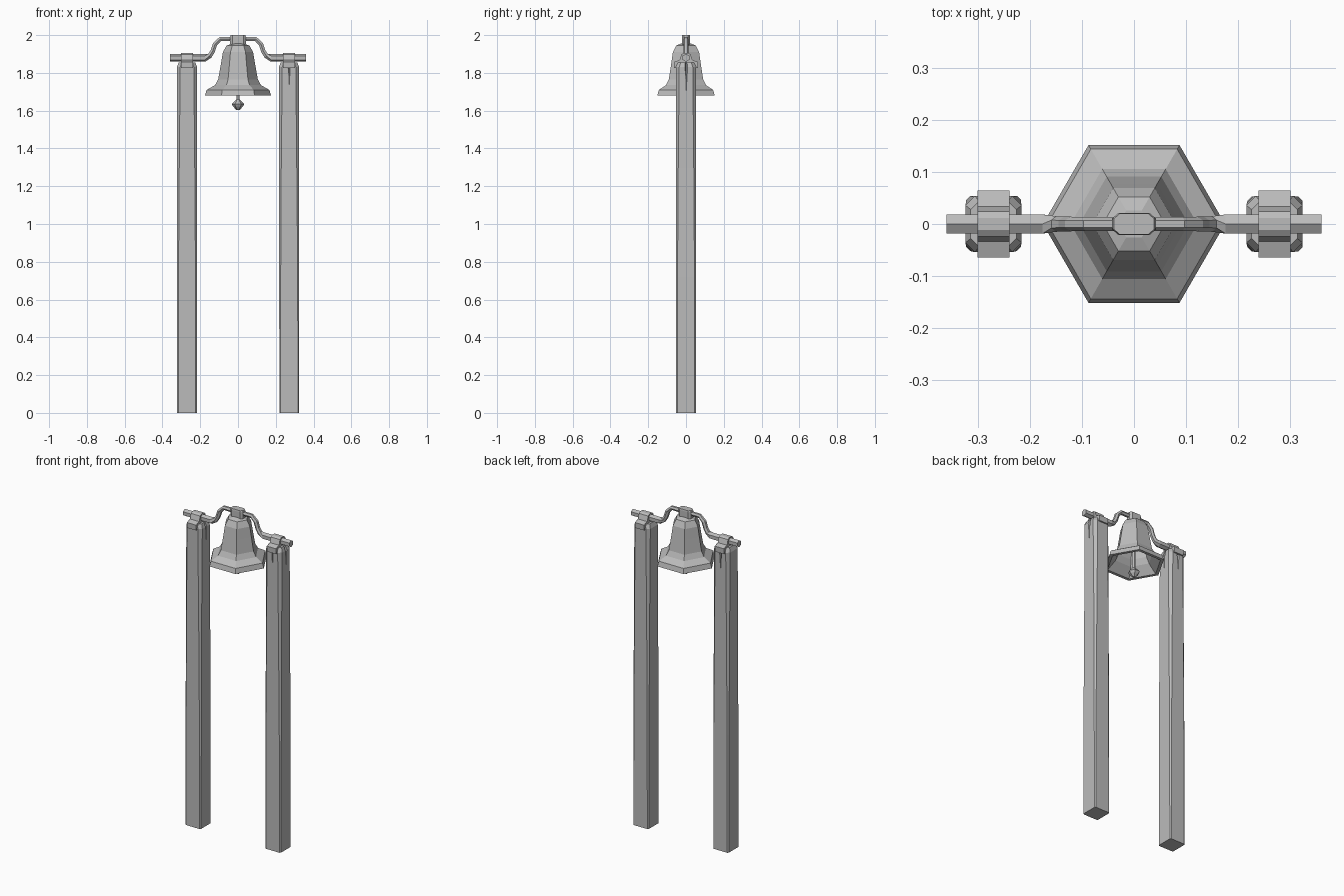
import bpy, bmesh
from math import sin, cos, pi, atan2, radians
from mathutils import Vector, Matrix

if "Cube" in bpy.data.objects:
    bpy.data.objects.remove(bpy.data.objects["Cube"])

GREY = (0.5, 0.5, 0.5, 1)
grey = bpy.data.materials.new("plain grey")
grey.use_nodes = True
grey.diffuse_color = GREY
grey.node_tree.nodes["Principled BSDF"].inputs["Base Color"].default_value = GREY


def finish(name, bm):
    bmesh.ops.recalc_face_normals(bm, faces=bm.faces)
    mesh = bpy.data.meshes.new(name)
    bm.to_mesh(mesh)
    bm.free()
    mesh.materials.append(grey)
    ob = bpy.data.objects.new(name, mesh)
    bpy.context.collection.objects.link(ob)
    return ob


def loft(name, rings):
    """Skin a list of equal-length point rings and cap both ends."""
    bm = bmesh.new()
    loops = [[bm.verts.new(p) for p in ring] for ring in rings]
    n = len(loops[0])
    for a, b in zip(loops, loops[1:]):
        for i in range(n):
            j = (i + 1) % n
            bm.faces.new((a[i], a[j], b[j], b[i]))
    bm.faces.new(loops[0][::-1])
    bm.faces.new(loops[-1])
    return finish(name, bm)


def lathe(name, profile, sides):
    return loft(name, [[(r * cos(2 * pi * i / sides), r * sin(2 * pi * i / sides), z)
                        for i in range(sides)] for r, z in profile])


def chamfered_square(h, c, z, dx=0):
    k = h - c
    return [(x + dx, y, z) for x, y in ((h, -k), (h, k), (k, h), (-k, h),
                                        (-h, k), (-h, -k), (-k, -h), (k, -h))]


def crack(angle, depth, width, bottom):
    """Wedge-shaped cutter on the post side that faces the given angle."""
    top = 1.87
    inner, outer = 0.054 - depth, 0.08
    rings = [[(inner, 0, top), (outer, -width, top), (outer, width, top)],
             [(0.053, 0, bottom), (outer, -0.002, bottom), (outer, 0.002, bottom)]]
    ob = loft("crack_cutter", rings)
    ob.data.transform(Matrix.Rotation(angle, 4, 'Z'))
    ob.hide_render = True
    return ob


# Wooden posts: worn edges widen toward the top, two split sides each
def post(name, x, turn):
    ob = loft(name, [chamfered_square(0.052, 0.006, 0, 0.001),
                     chamfered_square(0.053, 0.008, 0.72, 0.001),
                     chamfered_square(0.053, 0.012, 1.3),
                     chamfered_square(0.054, 0.018, 1.83),
                     chamfered_square(0.044, 0.016, 1.855)])
    for angle, width, bottom in ((-pi / 2, 0.018, 1.72), (0, 0.022, 1.69)):
        cutter = crack(angle, 0.025, width, bottom)
        mod = ob.modifiers.new("split", 'BOOLEAN')
        mod.operation = 'DIFFERENCE'
        mod.solver = 'EXACT'
        mod.object = cutter
        bpy.context.view_layer.objects.active = ob
        bpy.ops.object.modifier_apply(modifier=mod.name)
        bpy.data.objects.remove(cutter)
    ob.data.transform(Matrix.Translation((x, 0, 0)) @ Matrix.Rotation(turn, 4, 'Z'))


post("left_post", 0.27, 0)
post("right_post", -0.27, pi / 2)

# Strap clamps holding the bar on the posts
half = [(0.063, 1.825), (0.064, 1.858), (0.034, 1.868), (0.024, 1.898), (0.012, 1.906)]
strap = half + [(-y, z) for y, z in reversed(half)]
for side, x in (("left", 0.27), ("right", -0.27)):
    loft(side + "_clamp", [[(x + dx, y, z) for y, z in strap] for dx in (-0.031, 0.031)])

# Six-sided hanger bar: straight ends, thinner raised middle
half_path = [(0.36, 1.88, 0.021, 30), (0.175, 1.88, 0.021, 30), (0.15, 1.89, 0.015, 0),
             (0.134, 1.915, 0.014, 0), (0.122, 1.952, 0.014, 0), (0.094, 1.979, 0.013, 0),
             (0.03, 1.979, 0.013, 0)]
path = [(-x, z, r, t) for x, z, r, t in half_path] + half_path[::-1]
rings = []
for i, (x, z, r, twist) in enumerate(path):
    before, after = path[max(i - 1, 0)], path[min(i + 1, len(path) - 1)]
    slope = atan2(after[1] - before[1], after[0] - before[0])
    up = Vector((-sin(slope), 0, cos(slope)))
    ring = []
    for k in range(6):
        a = k * pi / 3 + radians(twist)
        ring.append(Vector((x, 0, z)) + up * r * sin(a) + Vector((0, r * cos(a), 0)))
    rings.append(ring)
loft("hanger_bar", rings)

# Crown block joining bar and bell
block = [(0.048, -0.013), (0.048, 0.013), (0.034, 0.025), (-0.034, 0.025),
         (-0.048, 0.013), (-0.048, -0.013), (-0.034, -0.025), (0.034, -0.025)]
loft("crown_block", [[(x * s, y * s, z) for x, y in block]
                     for z, s in ((1.94, 0.8), (1.955, 0.86), (1.992, 0.86), (2.0, 0.8))])

# Hollow hexagonal bell: outer skin down to the lip, then inner skin up
lathe("bell", [(0.03, 1.955), (0.06, 1.945), (0.08, 1.91), (0.09, 1.85), (0.105, 1.765),
               (0.122, 1.735), (0.166, 1.71), (0.175, 1.68), (0.155, 1.68),
               (0.108, 1.73), (0.09, 1.765), (0.072, 1.88), (0.04, 1.925)], 6)

# Clapper
lathe("clapper", [(0.009, 1.93), (0.009, 1.66), (0.016, 1.652), (0.033, 1.634),
                  (0.026, 1.622), (0.008, 1.603)], 6)
